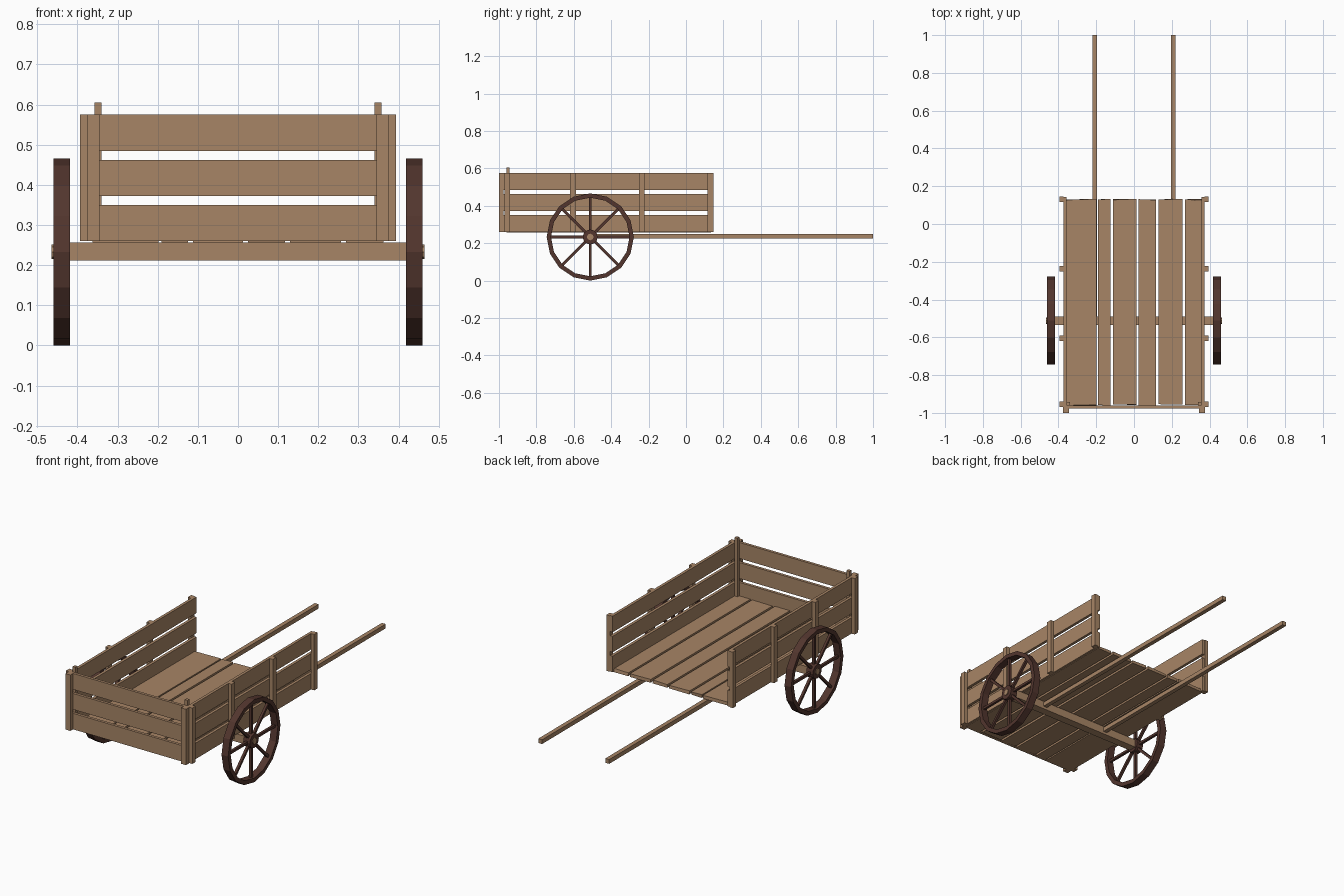
import bpy, bmesh, math, random
from mathutils import Matrix, Vector

if "Cube" in bpy.data.objects:
    bpy.data.objects.remove(bpy.data.objects["Cube"])

random.seed(4)


def material(name, color):
    m = bpy.data.materials.new(name)
    m.diffuse_color = (*color, 1)
    m.use_nodes = True
    m.node_tree.nodes["Principled BSDF"].inputs["Base Color"].default_value = m.diffuse_color
    return m


WOOD = material("light_wood", (0.39, 0.235, 0.133))
DARK = material("dark_wood", (0.085, 0.036, 0.027))


def finish(name, bm, mat):
    bmesh.ops.recalc_face_normals(bm, faces=bm.faces)
    me = bpy.data.meshes.new(name)
    bm.to_mesh(me)
    bm.free()
    me.materials.append(mat)
    ob = bpy.data.objects.new(name, me)
    bpy.context.collection.objects.link(ob)
    return ob


def box(name, x, y, z, mat=WOOD, jitter=0.0):
    """Box from (min, max) ranges, optionally with slightly uneven ends."""
    bm = bmesh.new()
    bmesh.ops.create_cube(bm, size=1)
    for v in bm.verts:
        v.co = Vector([r[0] + (c + 0.5) * (r[1] - r[0]) for c, r in zip(v.co, (x, y, z))])
    if jitter:
        for v in bm.verts:
            v.co.y += random.uniform(-jitter, jitter)
    return finish(name, bm, mat)


def side_range(s, a, b):
    return tuple(sorted((s * a, s * b)))


def lathe_x(name, profile, sides, center, mat):
    """Closed (x, radius) profile swept around the x axis."""
    bm = bmesh.new()
    rings = []
    for i in range(sides):
        a = 2 * math.pi * i / sides
        rings.append([bm.verts.new((x, r * math.cos(a), r * math.sin(a))) for x, r in profile])
    n = len(profile)
    for i in range(sides):
        p, q = rings[i], rings[(i + 1) % sides]
        for j in range(n):
            k = (j + 1) % n
            bm.faces.new((p[j], p[k], q[k], q[j]))
    ob = finish(name, bm, mat)
    ob.location = center
    return ob


def cylinder_x(name, x, radius, sides, y, z, mat):
    bm = bmesh.new()
    bmesh.ops.create_cone(bm, cap_ends=True, segments=sides, radius1=radius, radius2=radius,
                          depth=x[1] - x[0],
                          matrix=Matrix.Translation(((x[0] + x[1]) / 2, y, z))
                          @ Matrix.Rotation(math.pi / 2, 4, 'Y'))
    return finish(name, bm, mat)


# Floor planks of uneven width
planks = [(-0.362, -0.198), (-0.19, -0.124), (-0.112, 0.013),
          (0.025, 0.117), (0.13, 0.257), (0.269, 0.362)]
for i, xr in enumerate(planks):
    box(f"floor_plank_{i}", xr, (-0.957, 0.13), (0.257, 0.275), jitter=0.004)

# Slatted sides and front
rows = [(0.26, 0.35), (0.372, 0.462), (0.485, 0.575)]
for i, zr in enumerate(rows):
    box(f"front_board_{i}", (-0.375, 0.375), (-0.976, -0.96), zr)
    for s, side in ((-1, "left"), (1, "right")):
        box(f"{side}_board_{i}", side_range(s, 0.358, 0.374), (-0.972, 0.142), zr)

WHEEL_Y, WHEEL_Z, WHEEL_R = -0.512, 0.233, 0.233
for s, side in ((-1, "left"), (1, "right")):
    # Outer battens, front batten and inner corner post
    for i, y in enumerate((-0.955, -0.604, -0.237, 0.131)):
        box(f"{side}_batten_{i}", side_range(s, 0.373, 0.394), (y - 0.015, y + 0.015), (0.26, 0.575))
    box(f"{side}_front_batten", side_range(s, 0.345, 0.376), (-1.0, -0.975), (0.26, 0.575))
    box(f"{side}_corner_post", side_range(s, 0.34, 0.358), (-0.961, -0.943), (0.26, 0.605))

    # Pulling shaft
    box(f"{side}_shaft", side_range(s, 0.197, 0.221), (-0.51, 1.0), (0.226, 0.25))

    # Wheel: faceted rim, hub, spokes and axle end
    xi, xo = side_range(s, 0.419, 0.46)
    xc = (xi + xo) / 2
    lathe_x(f"{side}_wheel_rim",
            [(xi, WHEEL_R), (xo, WHEEL_R), (xo, WHEEL_R - 0.023), (xi, WHEEL_R - 0.023)],
            16, (0, WHEEL_Y, WHEEL_Z), DARK)
    cylinder_x(f"{side}_wheel_hub", (xi, xo), 0.04, 12, WHEEL_Y, WHEEL_Z, DARK)
    cylinder_x(f"{side}_axle_end", side_range(s, 0.41, 0.465), 0.018, 8, WHEEL_Y, WHEEL_Z, WOOD)
    for k in range(8):
        sp = box(f"{side}_spoke_{k}", (-0.007, 0.007), (-0.007, 0.007), (0.03, 0.215), DARK)
        sp.rotation_euler.x = k * math.pi / 4
        sp.location = (xc, WHEEL_Y, WHEEL_Z)

# Axle beam
box("axle", (-0.43, 0.43), (WHEEL_Y - 0.023, WHEEL_Y + 0.023), (0.211, 0.256))
